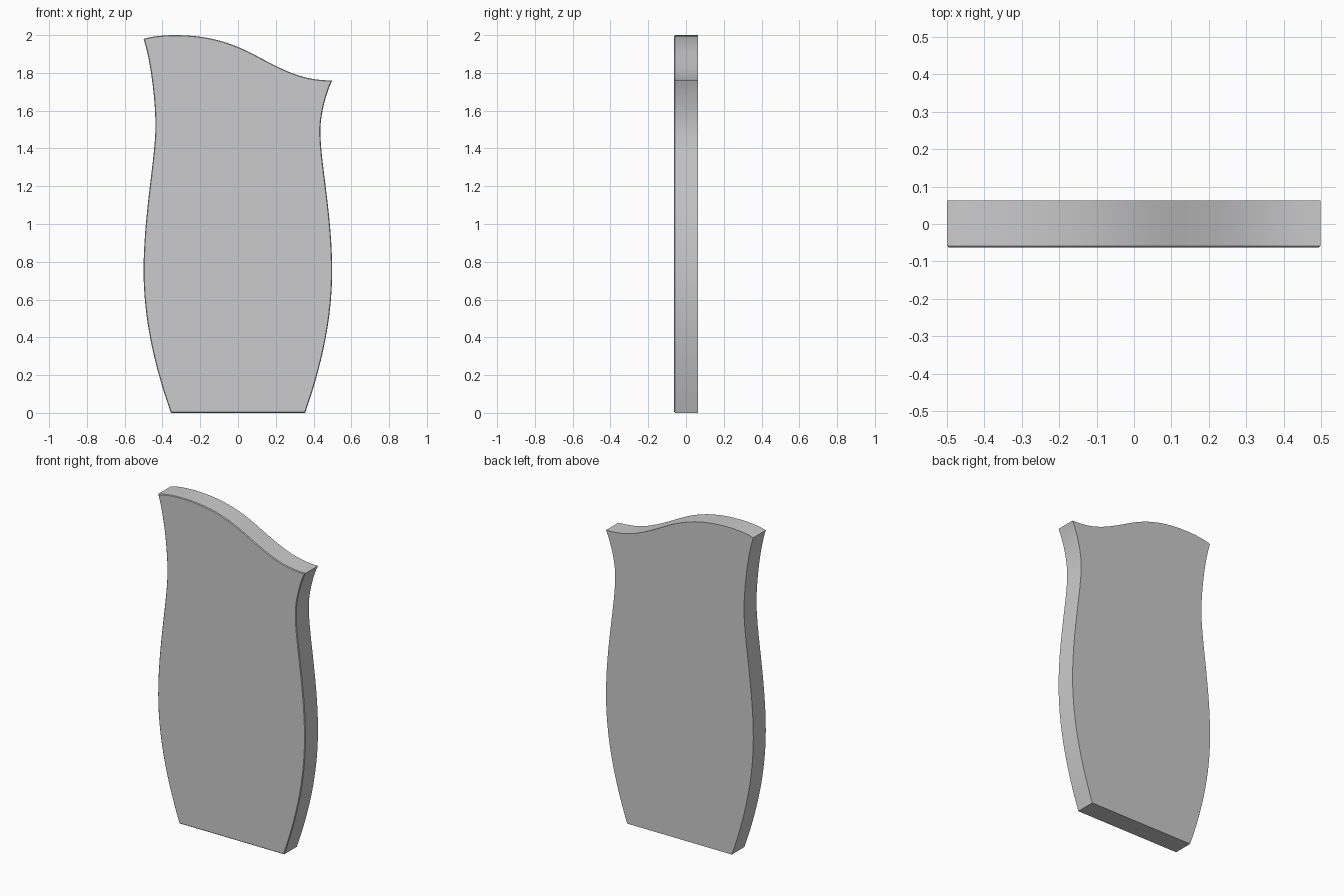
import bpy, bmesh
from mathutils import Vector
from mathutils.geometry import interpolate_bezier

if "Cube" in bpy.data.objects:
    bpy.data.objects.remove(bpy.data.objects["Cube"])

HALF = 0.0625      # half thickness of the slab
RIM = 0.004        # tiny chamfer around the front face


def path(knots, steps=14):
    """Chain cubic Bezier segments: point, handle, handle, point, ..."""
    pts = [Vector((x, 0, z)) for x, z in knots]
    out = []
    for i in range(0, len(pts) - 1, 3):
        out += interpolate_bezier(*pts[i:i + 4], steps)[:-1]
    return out + [pts[-1]]


# Outline: right side upward, wavy top leftward, left side downward
right = path([(0.355, 0), (0.44, 0.24), (0.4985, 0.49), (0.4985, 0.753),
              (0.4985, 1.05), (0.436, 1.33), (0.436, 1.49),
              (0.436, 1.58), (0.465, 1.69), (0.4985, 1.76)])
top = path([(0.4985, 1.76), (0.35, 1.76), (0.26, 1.805), (0.13, 1.873),
            (0.03, 1.927), (-0.10, 2.0), (-0.33, 2.0),
            (-0.39, 2.0), (-0.45, 1.995), (-0.5, 1.98)])
left = path([(-0.5, 1.98), (-0.46, 1.86), (-0.437, 1.64), (-0.437, 1.52),
             (-0.437, 1.35), (-0.5, 1.05), (-0.5, 0.753),
             (-0.5, 0.49), (-0.44, 0.24), (-0.355, 0)])
outline = right[:-1] + top[:-1] + left

# Slab: front face extruded to the back
bm = bmesh.new()
front = bm.faces.new([bm.verts.new((p.x, -HALF, p.z)) for p in outline])
ext = bmesh.ops.extrude_face_region(bm, geom=[front], use_keep_orig=True)
back_verts = [g for g in ext["geom"] if isinstance(g, bmesh.types.BMVert)]
bmesh.ops.translate(bm, verts=back_verts, vec=(0, 2 * HALF, 0))

# Chamfer the front rim
rim = [e for e in bm.edges if all(v.co.y < 0 for v in e.verts)]
bmesh.ops.bevel(bm, geom=rim, offset=RIM, segments=1, affect='EDGES')
bmesh.ops.recalc_face_normals(bm, faces=bm.faces)

mesh = bpy.data.meshes.new("headboard_panel")
bm.to_mesh(mesh)
bm.free()
panel = bpy.data.objects.new("shaped_panel", mesh)
bpy.context.collection.objects.link(panel)

# Smooth the curved rim, keep the edges crisp
bpy.context.view_layer.objects.active = panel
panel.select_set(True)
bpy.ops.object.shade_smooth_by_angle(angle=0.5)
